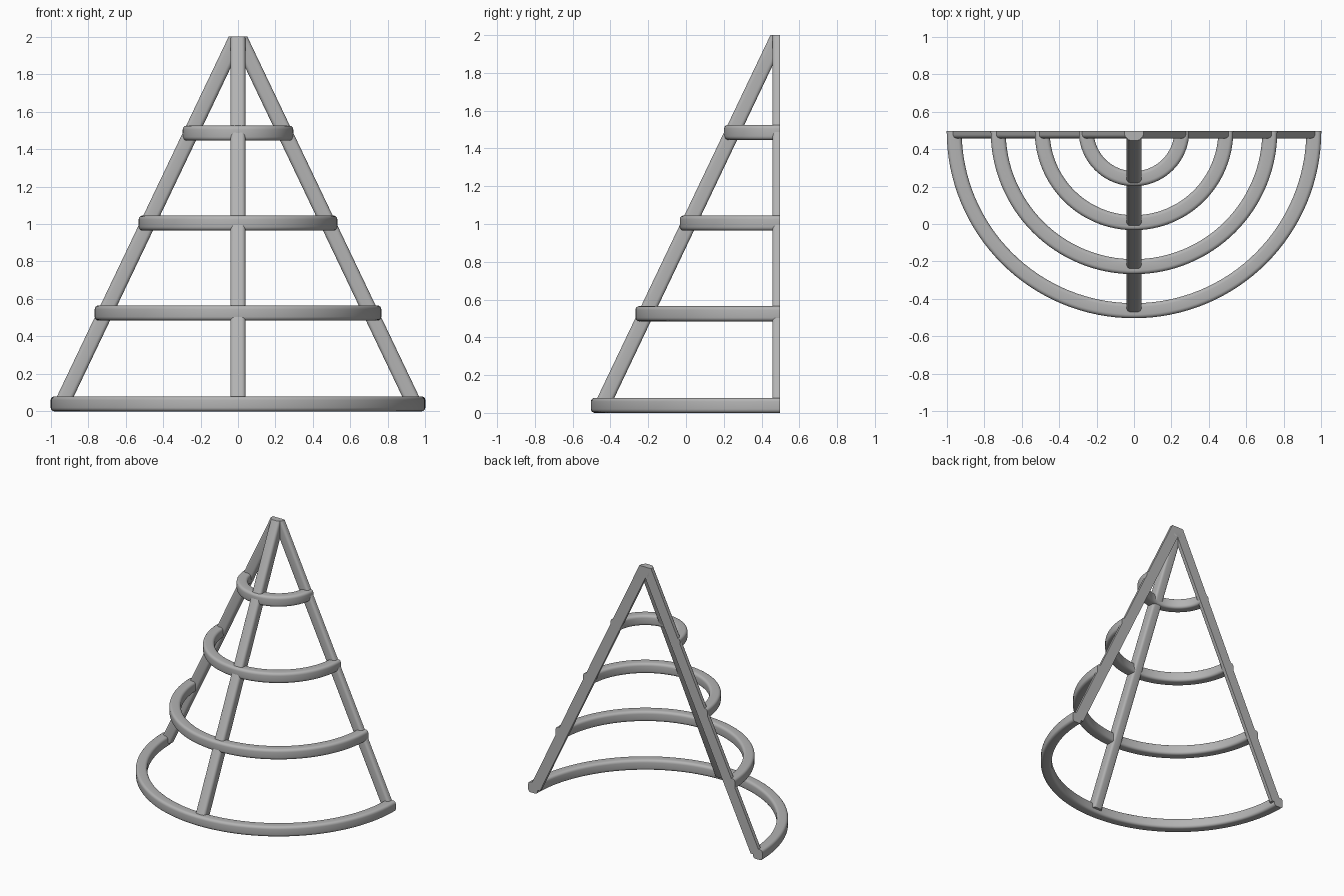
import bpy, bmesh
from math import sin, cos, pi, radians

if "Cube" in bpy.data.objects:
    bpy.data.objects.remove(bpy.data.objects["Cube"], do_unlink=True)

GREY = (0.45, 0.45, 0.45, 1.0)
BACK = 0.497      # flat rear plane
BAR = 0.08        # bar thickness
ROUND = 0.02      # edge rounding

grey = bpy.data.materials.new("plain grey")
grey.use_nodes = True
grey.diffuse_color = GREY
grey.node_tree.nodes["Principled BSDF"].inputs["Base Color"].default_value = GREY


def finish(name, bm):
    """Turn a bmesh into a smooth shaded grey object."""
    bmesh.ops.recalc_face_normals(bm, faces=bm.faces)
    mesh = bpy.data.meshes.new(name)
    bm.to_mesh(mesh)
    bm.free()
    mesh.materials.append(grey)
    obj = bpy.data.objects.new(name, mesh)
    bpy.context.collection.objects.link(obj)
    bpy.ops.object.select_all(action='DESELECT')
    obj.select_set(True)
    bpy.context.view_layer.objects.active = obj
    bpy.ops.object.shade_smooth_by_angle(angle=radians(40))
    return obj


def rounded_square(size, r, steps=4):
    """Outline of a square with rounded corners, centred on the origin."""
    h = size / 2 - r
    pts = []
    for k, (sx, sy) in enumerate([(1, 1), (-1, 1), (-1, -1), (1, -1)]):
        for i in range(steps + 1):
            a = (k + i / steps) * pi / 2
            pts.append((sx * h + r * cos(a), sy * h + r * sin(a)))
    return pts


def half_hoop(name, outer, bottom, steps=64):
    """Sweep the rounded square along the front half of a circle."""
    bm = bmesh.new()
    section = rounded_square(BAR, ROUND)
    loops = []
    for i in range(steps + 1):
        a = pi + pi * i / steps
        loops.append([bm.verts.new(((outer - BAR / 2 + u) * cos(a),
                                    BACK + (outer - BAR / 2 + u) * sin(a),
                                    bottom + BAR / 2 + v)) for u, v in section])
    n = len(section)
    for a, b in zip(loops, loops[1:]):
        for j in range(n):
            bm.faces.new((a[j], a[(j + 1) % n], b[(j + 1) % n], b[j]))
    bm.faces.new(loops[0])
    bm.faces.new(loops[-1])
    return finish(name, bm)


def leg(name, profile, place, t0, t1):
    """Extrude a (radius, height) profile and round all but the rear edges."""
    bm = bmesh.new()
    sides = [[bm.verts.new(place(r, z, t)) for r, z in profile] for t in (t0, t1)]
    n = len(profile)
    for j in range(n):
        k = (j + 1) % n
        bm.faces.new((sides[0][j], sides[0][k], sides[1][k], sides[1][j]))
    for side in sides:
        bm.faces.new(side)
    edges = [e for e in bm.edges if any(v.co.y < BACK - 0.001 for v in e.verts)
             and all(0.04 < v.co.z < 1.99 for v in e.verts) is False
             and abs(e.verts[0].co.z - e.verts[1].co.z) > 0.1]
    bmesh.ops.bevel(bm, geom=edges, offset=ROUND, segments=4, profile=0.5,
                    affect='EDGES', clamp_overlap=True)
    return finish(name, bm)


# Four half hoops, stacked from base to tip
for name, outer, bottom in [("base_hoop", 1.0, 0.0), ("lower_hoop", 0.765, 0.485),
                            ("middle_hoop", 0.53, 0.965), ("upper_hoop", 0.295, 1.445)]:
    half_hoop(name, outer, bottom)

# Side legs, cut flat at the rear
slant = [(0.99, 0.03), (0.05, 2.0), (-0.04, 2.0), (0.90, 0.03)]
for name, s in [("left_leg", 1), ("right_leg", -1)]:
    leg(name, slant, lambda r, z, t: (s * r, t, z), BACK - BAR / 2, BACK)

# Front leg, ending at the rear plane
front = [(0.99, 0.03), (0.05, 2.0), (0, 2.0), (0, 1.92), (0.90, 0.03)]
leg("front_leg", front, lambda r, z, t: (t, BACK - r, z), -BAR / 2, BAR / 2)
